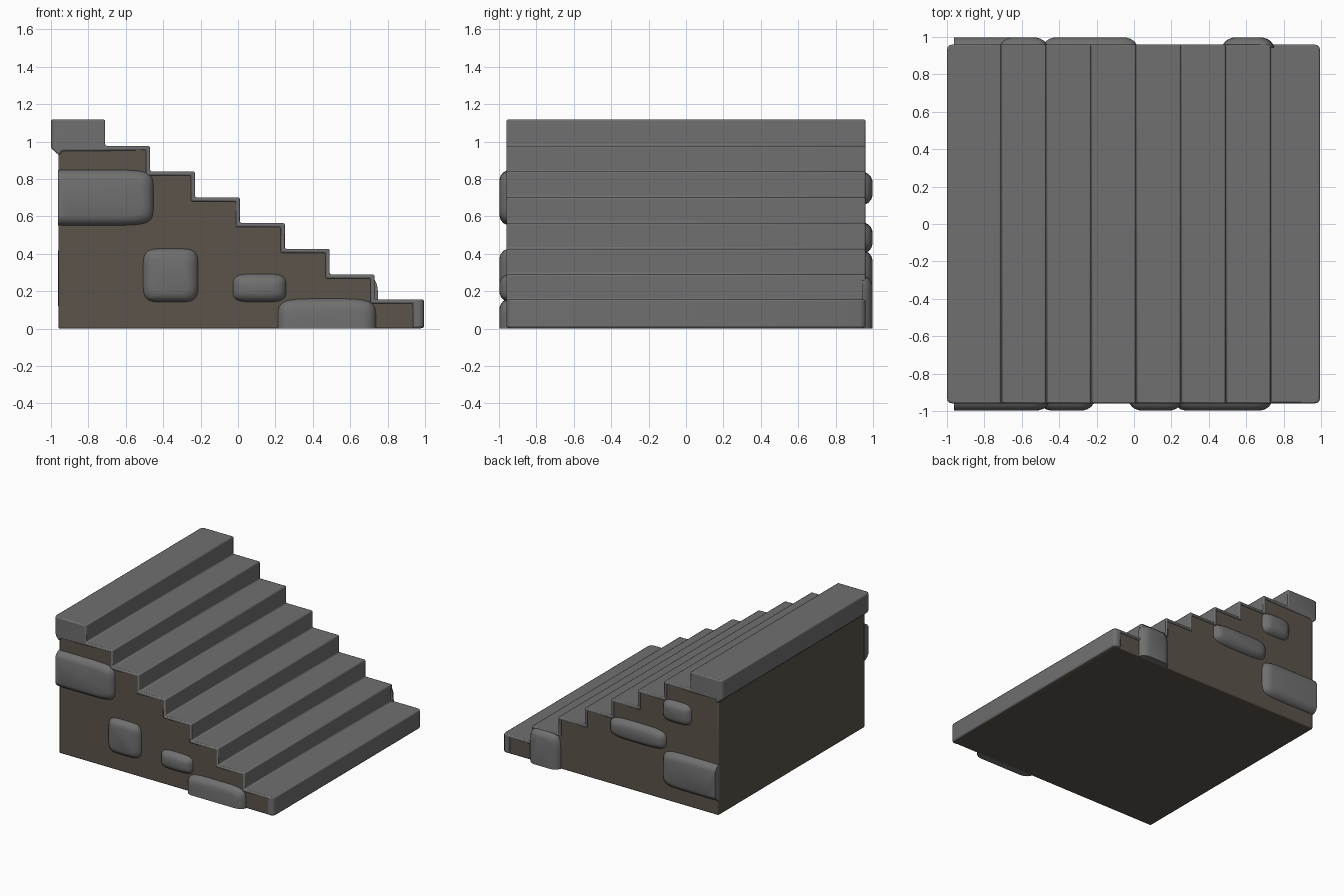
import bpy, bmesh, math

if "Cube" in bpy.data.objects:
    bpy.data.objects.remove(bpy.data.objects["Cube"])

def material(name, col):
    m = bpy.data.materials.new(name)
    m.diffuse_color = (*col, 1)
    m.use_nodes = True
    m.node_tree.nodes["Principled BSDF"].inputs["Base Color"].default_value = m.diffuse_color
    return m

GREY = material("stone_grey", (0.16, 0.16, 0.16))
BROWN = material("mortar_brown", (0.105, 0.088, 0.068))

def finish(name, bm, mat, bevel=0):
    bmesh.ops.recalc_face_normals(bm, faces=bm.faces)
    me = bpy.data.meshes.new(name)
    bm.to_mesh(me)
    bm.free()
    ob = bpy.data.objects.new(name, me)
    bpy.context.collection.objects.link(ob)
    me.materials.append(mat)
    bpy.ops.object.select_all(action='DESELECT')
    bpy.context.view_layer.objects.active = ob
    ob.select_set(True)
    if bevel:
        b = ob.modifiers.new("soft_edges", 'BEVEL')
        b.width = bevel
        b.segments = 2
        b.limit_method = 'ANGLE'
        b.angle_limit = math.radians(40)
    bpy.ops.object.shade_smooth_by_angle(angle=math.radians(40))
    return ob

def extrude_profile(pts, half):
    """Extrude an x,z outline along y, symmetric about y = 0."""
    bm = bmesh.new()
    f = bm.faces.new([bm.verts.new((x, -half, z)) for x, z in pts])
    new = bmesh.ops.extrude_face_region(bm, geom=[f])["geom"]
    for v in new:
        if isinstance(v, bmesh.types.BMVert):
            v.co.y = half
    return bm

# step edges: outer stair line from the bottom front to the top back
EDGES = [0.995, 0.73, 0.49, 0.25, 0.01, -0.23, -0.47, -0.71]
TOPS = [0.156, 0.29, 0.427, 0.565, 0.702, 0.84, 0.977, 1.118]
T = 0.022
outer, inner = [(0.995, 0.004)], [(0.935, 0.004)]
for i, (x, z) in enumerate(zip(EDGES, TOPS)):
    if i:
        outer.append((x, TOPS[i - 1]))
        inner.append((x - T, TOPS[i - 1] - T))
    outer.append((x, z))
    if i < 7:
        inner.append(((0.935 if i == 0 else x - T), z - T))
inner[-1] = (-0.73, 0.95)
outer += [(-1.0, 1.118), (-1.0, 0.965), (-0.955, 0.925), (-0.94, 0.95)]

# stepped stone covering with overhanging top slab
bm = extrude_profile(outer + inner[::-1], 0.96)
corner = [e for e in bm.edges
          if all(v.co.x > 0.99 or v.co.x < -0.99 for v in e.verts)
          and abs(e.verts[0].co.x - e.verts[1].co.x) < 1e-4
          and abs(e.verts[0].co.y - e.verts[1].co.y) < 1e-4]
bmesh.ops.bevel(bm, geom=corner, offset=0.03, segments=3, profile=0.5, affect='EDGES')
finish("stair_treads", bm, GREY, 0.009)

# brown masonry core, just inside the covering
core = [(x + 0.008, z + 0.008) for x, z in inner[1:-1]]
core = [(0.98, 0.0), (0.98, core[0][1])] + core[1:] + [(-0.73, 0.96), (-0.96, 0.96), (-0.96, 0.0)]
finish("masonry_core", extrude_profile(core, 0.95), BROWN, 0.008)

def stone(name, side, x0, x1, z0, z1, power=5):
    """Rounded stone bulging from a side wall, cut flush at the wall's back and foot."""
    bm = bmesh.new()
    n = 40
    cx, cz = (x0 + x1) / 2, (z0 + z1) / 2
    rings = []
    for inset, y in ((0, 0.94), (0.004, 0.957), (0.018, 0.977), (0.038, 0.99), (0.062, 0.997)):
        a, b = (x1 - x0) / 2 - inset, (z1 - z0) / 2 - inset * 0.8
        ring = []
        for k in range(n):
            t = 2 * math.pi * (k + 0.5) / n
            c, s = math.cos(t), math.sin(t)
            x = cx + a * math.copysign(abs(c) ** (2 / power), c)
            z = cz + b * math.copysign(abs(s) ** (2 / power), s)
            ring.append(bm.verts.new((max(x, -0.963), side * y, max(z, 0.0))))
        rings.append(ring)
    for r, q in zip(rings, rings[1:]):
        for k in range(n):
            j = (k + 1) % n
            bm.faces.new((r[k], r[j], q[j], q[k]))
    bm.faces.new(rings[-1])
    bm.faces.new(rings[0][::-1])
    bmesh.ops.remove_doubles(bm, verts=bm.verts, dist=1e-5)
    finish(name, bm, GREY)

# stones on the front wall
stone("front_corner_stone", -1, -1.1, -0.45, 0.55, 0.85, 6)
stone("front_square_stone", -1, -0.51, -0.21, 0.14, 0.43)
stone("front_small_stone", -1, -0.03, 0.26, 0.14, 0.295, 4)
stone("front_foot_stone", -1, 0.21, 0.74, -0.12, 0.162)

# stones on the back wall
stone("back_corner_stone", 1, -1.1, -0.46, 0.12, 0.42, 6)
stone("back_long_stone", 1, -0.49, 0.02, 0.40, 0.57, 4)
stone("back_small_stone", 1, -0.72, -0.46, 0.66, 0.84, 4)
stone("back_foot_stone", 1, 0.47, 0.75, -0.12, 0.285)
